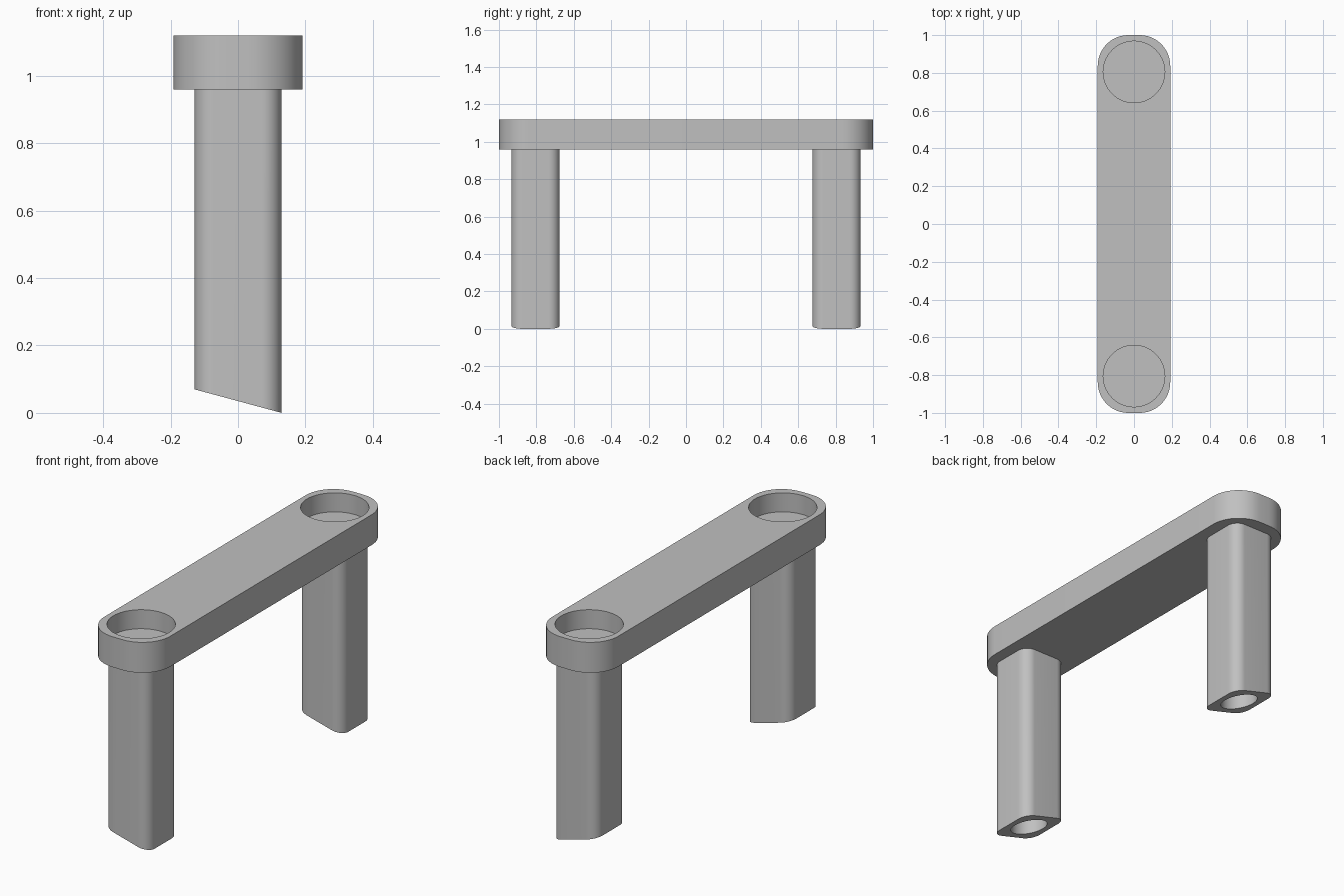
import bpy
import bmesh
from math import sin, cos, pi

cube = bpy.data.objects.get("Cube")
if cube:
    bpy.data.objects.remove(cube, do_unlink=True)

GREY = (0.53, 0.53, 0.53, 1.0)
mat = bpy.data.materials.new("plain grey")
mat.use_nodes = True
mat.diffuse_color = GREY
mat.node_tree.nodes["Principled BSDF"].inputs["Base Color"].default_value = GREY


def rounded_rect(half_x, half_y, radius, steps=12):
    """Outline of a rectangle with rounded corners, counter-clockwise."""
    pts = []
    for quarter, (sx, sy) in enumerate([(1, 1), (-1, 1), (-1, -1), (1, -1)]):
        for i in range(steps + 1):
            a = (quarter + i / steps) * pi / 2
            pts.append((sx * (half_x - radius) + radius * cos(a),
                        sy * (half_y - radius) + radius * sin(a)))
    return pts


def circle(radius, steps=64):
    return [(radius * cos(2 * pi * i / steps), radius * sin(2 * pi * i / steps))
            for i in range(steps)]


def prism(name, outline, y, bottom, top):
    """Extrude an outline upward; bottom gives the height for each x."""
    bm = bmesh.new()
    low = [bm.verts.new((px, py + y, bottom(px))) for px, py in outline]
    high = [bm.verts.new((px, py + y, top)) for px, py in outline]
    bm.faces.new(low[::-1])
    bm.faces.new(high)
    n = len(outline)
    for i in range(n):
        j = (i + 1) % n
        bm.faces.new((low[i], low[j], high[j], high[i]))
    mesh = bpy.data.meshes.new(name)
    bm.to_mesh(mesh)
    bm.free()
    obj = bpy.data.objects.new(name, mesh)
    mesh.materials.append(mat)
    bpy.context.collection.objects.link(obj)
    return obj


def select(obj):
    bpy.ops.object.select_all(action='DESELECT')
    obj.select_set(True)
    bpy.context.view_layer.objects.active = obj


def cut(obj, cutter):
    """Subtract the cutter from the part, then discard it."""
    mod = obj.modifiers.new("cut", 'BOOLEAN')
    mod.operation = 'DIFFERENCE'
    mod.solver = 'EXACT'
    mod.object = cutter
    select(obj)
    bpy.ops.object.modifier_apply(modifier=mod.name)
    bpy.data.objects.remove(cutter, do_unlink=True)


def smooth(obj):
    select(obj)
    bpy.ops.object.shade_smooth_by_angle(angle=pi / 6)


LEG_Y = 0.805
BAR_BOTTOM, BAR_TOP = 0.96, 1.12

# Crossbar with a round recess at each end
bar = prism("crossbar", rounded_rect(0.192, 1.0, 0.162), 0,
            lambda x: BAR_BOTTOM, BAR_TOP)
for side in (-1, 1):
    cut(bar, prism("recess_cutter", circle(0.163), side * LEG_Y,
                   lambda x: BAR_TOP - 0.1, BAR_TOP + 0.1))
smooth(bar)

# Legs with slanted feet and a bored hole underneath
for side, name in ((-1, "front_leg"), (1, "back_leg")):
    leg = prism(name, rounded_rect(0.129, 0.129, 0.058), side * LEG_Y,
                lambda x: 0.035 - 0.27 * x, BAR_BOTTOM + 0.02)
    cut(leg, prism("bore_cutter", circle(0.09), side * LEG_Y,
                   lambda x: -0.1, 0.3))
    smooth(leg)
